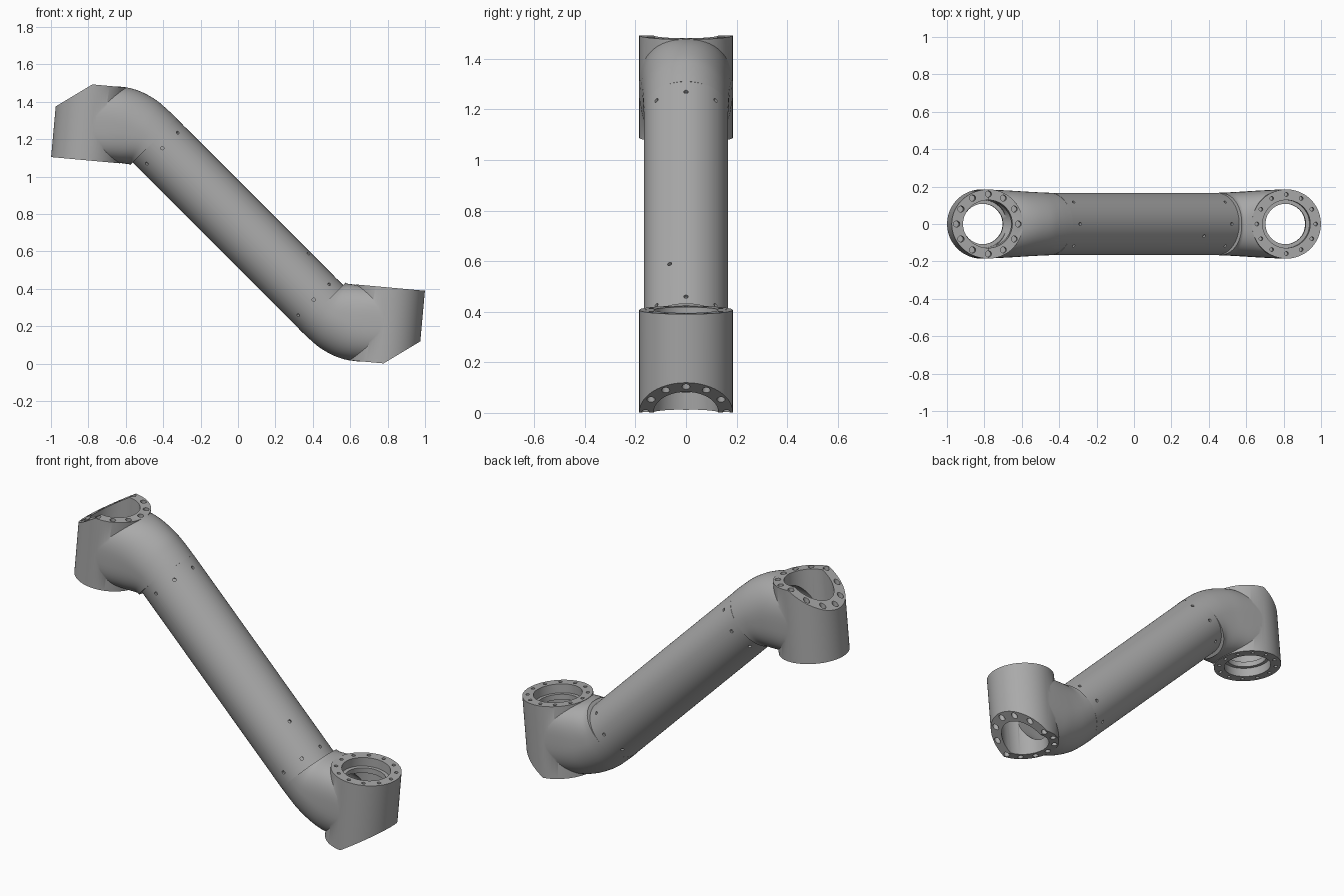
import bpy, bmesh, math
from mathutils import Matrix, Vector

if "Cube" in bpy.data.objects:
    bpy.data.objects.remove(bpy.data.objects["Cube"], do_unlink=True)

HEIGHT = 1.495
R_TUBE, R_TUBE_IN = 0.166, 0.145
R_COLLAR, COLLAR_H = 0.185, 0.407
SLANT = 0.73
SEAM, SCREW = 0.63, 0.573      # distances from the middle along the tube

metal = bpy.data.materials.new("grey metal")
metal.use_nodes = True
GREY = (0.4, 0.4, 0.4, 1)
metal.diffuse_color = GREY
metal.node_tree.nodes["Principled BSDF"].inputs["Base Color"].default_value = GREY


def make(name, bm):
    bmesh.ops.recalc_face_normals(bm, faces=bm.faces)
    mesh = bpy.data.meshes.new(name)
    bm.to_mesh(mesh)
    bm.free()
    mesh.materials.append(metal)
    obj = bpy.data.objects.new(name, mesh)
    bpy.context.collection.objects.link(obj)
    return obj


def add_cyl(bm, r, z0, z1, matrix=Matrix(), x=0, y=0, seg=64):
    bmesh.ops.create_cone(bm, cap_ends=True, segments=seg, radius1=r, radius2=r, depth=z1 - z0,
                          matrix=matrix @ Matrix.Translation((x, y, (z0 + z1) / 2)))


def cylinder(name, *args, **kw):
    bm = bmesh.new()
    add_cyl(bm, *args, **kw)
    return make(name, bm)


def bake(obj, steps):
    """Apply boolean steps and delete the helper solids."""
    for op, other in steps:
        other.hide_render = True
        mod = obj.modifiers.new("cut", 'BOOLEAN')
        mod.operation, mod.object, mod.solver = op, other, 'EXACT'
    graph = bpy.context.evaluated_depsgraph_get()
    mesh = bpy.data.meshes.new_from_object(obj.evaluated_get(graph))
    obj.modifiers.clear()
    obj.data = mesh
    mesh.materials.clear()
    mesh.materials.append(metal)
    for _, other in steps:
        bpy.data.objects.remove(other, do_unlink=True)


def spline(rows, steps):
    """Smooth interpolation through rows of numbers."""
    out = []
    for i in range(len(rows) - 1):
        a, b, c, d = (rows[min(max(i + k, 0), len(rows) - 1)] for k in (-1, 0, 1, 2))
        for s in range(steps):
            t = s / steps
            out.append([q + t / 2 * (r - p + t * (2 * p - 5 * q + 4 * r - u + t * (3 * (q - r) + u - p)))
                        for p, q, r, u in zip(a, b, c, d)])
    return out + [list(rows[-1])]


def loft(name, rows, seg=64):
    """Rows: outer x, z, inner x, z, half width, outer power, inner power."""
    bm = bmesh.new()
    rings = []
    for ox, oz, ix, iz, w, po, pi in rows:
        centre = Vector(((ox + ix) / 2, 0, (oz + iz) / 2))
        up = Vector((ox, 0, oz)) - centre
        ring = []
        for k in range(seg):
            a = math.tau * k / seg
            c, s = math.cos(a), math.sin(a)
            e = 2 / (po if s > 0 else pi)
            v = centre + up * math.copysign(abs(s) ** e, s)
            v.y = w * math.copysign(abs(c) ** e, c)
            ring.append(bm.verts.new(v))
        rings.append(ring)
    for r0, r1 in zip(rings, rings[1:]):
        for k in range(seg):
            j = (k + 1) % seg
            bm.faces.new((r0[k], r0[j], r1[j], r1[k]))
    bm.faces.new(rings[0])
    bm.faces.new(rings[-1])
    return make(name, bm)


def smooth(obj):
    bpy.ops.object.select_all(action='DESELECT')
    obj.select_set(True)
    bpy.context.view_layer.objects.active = obj
    bpy.ops.object.shade_smooth_by_angle(angle=math.radians(32))


# Frames of the collar and of the tube
collar_m = Matrix.Translation((-0.815, 0, 1.088)) @ Matrix.Rotation(0.0907, 4, 'Y')
tube_m = Matrix.Translation((0, 0, HEIGHT / 2)) @ Matrix.Rotation(math.radians(135), 4, 'Y')

# Upper joint: collar with its outer half cut at a slant
bm = bmesh.new()
add_cyl(bm, R_COLLAR, 0, COLLAR_H, seg=96)
cut = bmesh.ops.bisect_plane(bm, geom=bm.verts[:] + bm.edges[:] + bm.faces[:],
                             plane_co=(0, 0, COLLAR_H), plane_no=(-SLANT, 0, 1), clear_outer=True)
bmesh.ops.contextual_create(bm, geom=[e for e in cut["geom_cut"] if isinstance(e, bmesh.types.BMEdge)])
bm.transform(collar_m)
joint = make("upper_joint", bm)

# Elbow blending the collar into the tube
rows = [(-0.77, 1.490, -0.80, 1.091, 0.184, 2.6, 3.2),
        (-0.69, 1.485, -0.73, 1.084, 0.181, 2.5, 3.2),
        (-0.60, 1.478, -0.67, 1.078, 0.177, 2.3, 3.0),
        (-0.52, 1.455, -0.63, 1.073, 0.173, 2.1, 2.8),
        (-0.44, 1.411, -0.60, 1.069, 0.170, 2.0, 2.5),
        (-0.38, 1.361, -0.585, 1.067, 0.168, 2.0, 2.3),
        (-0.327, 1.311, -0.576, 1.062, 0.167, 2.0, 2.2)]
elbow = loft("elbow", spline(rows, 5))

# Hollow inside of the elbow, running past the seam
inner = []
for ox, oz, ix, iz, w, _, _ in rows:
    t = (ox + 0.77) / 0.443
    o, i = Vector((ox, oz)), Vector((ix, iz))
    d = (o - i).normalized() * (0.085 - 0.06 * t)
    o, i = o - d, i + d
    inner.append((*o, *i, w - 0.075 + 0.053 * t, 2, 2))
last = inner[-1]
inner.append((last[0] + 0.03, last[1] - 0.03, last[2] + 0.03, last[3] - 0.03, last[4], 2, 2))
hollow = loft("hollow_cutter", spline(inner, 4), 48)

# Bore with a lip near the flat end
bore = cylinder("bore_cutter", 0.108, -0.05, 0.5, collar_m)
counterbores = bmesh.new()
add_cyl(counterbores, 0.128, -0.05, 0.05, collar_m)
add_cyl(counterbores, 0.128, 0.08, 0.5, collar_m)
counterbores = make("counterbore_cutter", counterbores)

# Bolt holes in both rims
bolts = bmesh.new()
for k in range(12):
    a = math.tau * k / 12
    x, y = math.cos(a), math.sin(a)
    add_cyl(bolts, 0.010, -0.03, 0.05, collar_m, 0.158 * x, 0.158 * y, 16)
    floor = COLLAR_H + SLANT * min(0, 0.16 * x) - 0.05
    add_cyl(bolts, 0.016, floor, 0.5, collar_m, 0.16 * x, 0.16 * y, 20)
bolts = make("bolt_cutter", bolts)

bake(joint, [('UNION', elbow), ('DIFFERENCE', hollow), ('DIFFERENCE', bore),
             ('DIFFERENCE', counterbores), ('DIFFERENCE', bolts)])
smooth(joint)

# Lower joint: the same part turned half round
lower = bpy.data.objects.new("lower_joint", joint.data)
bpy.context.collection.objects.link(lower)
lower.rotation_euler.y = math.pi
lower.location.z = HEIGHT

# Straight tube with screw holes round each end
tube = cylinder("tube", R_TUBE, -SEAM - 0.004, SEAM + 0.004, tube_m, seg=96)
core = cylinder("core_cutter", R_TUBE_IN, -1, 1, tube_m)
screws = bmesh.new()


def add_screw(along, angle):
    turn = Matrix.Rotation(angle, 4, 'Z') @ Matrix.Rotation(math.pi / 2, 4, 'Y')
    add_cyl(screws, 0.009, R_TUBE - 0.012, R_TUBE + 0.03,
            tube_m @ Matrix.Translation((0, 0, along)) @ turn, seg=16)


for end in (-SCREW, SCREW):
    for k in range(8):
        add_screw(end, math.tau * k / 8)
add_screw(0.377, math.pi + math.radians(23))
bake(tube, [('DIFFERENCE', core), ('DIFFERENCE', make("screw_cutter", screws))])
smooth(tube)
